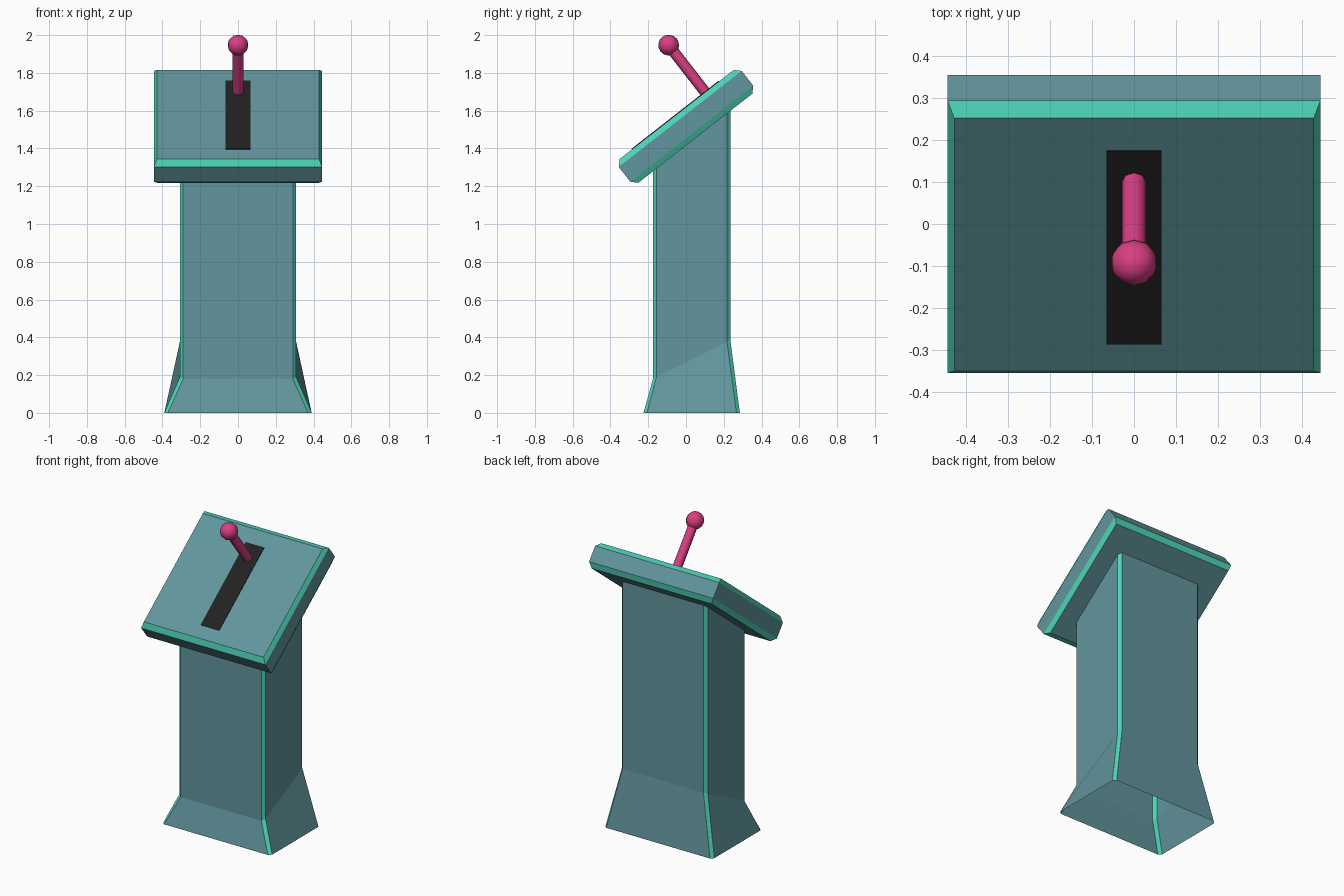
import bpy, bmesh, math
from mathutils import Vector, Matrix

if "Cube" in bpy.data.objects:
    bpy.data.objects.remove(bpy.data.objects["Cube"])


def material(name, rgb):
    m = bpy.data.materials.new(name)
    m.diffuse_color = (*rgb, 1)
    m.use_nodes = True
    m.node_tree.nodes["Principled BSDF"].inputs["Base Color"].default_value = m.diffuse_color
    return m


BODY = material("grey teal", (0.122, 0.305, 0.342))
TRIM = material("bright teal", (0.075, 0.66, 0.48))
BLACK = material("black", (0.016, 0.016, 0.016))
PINK = material("pink", (0.70, 0.048, 0.23))

TILT = math.radians(38)
HEAD = Matrix.Translation((0, 0, 1.517)) @ Matrix.Rotation(TILT, 4, 'X')
THICK = 0.16


def loft(name, rings, mats, is_trim, caps=False):
    """Skin a stack of rings; is_trim(level, side) picks the trim colour."""
    bm = bmesh.new()
    loops = [[bm.verts.new(p) for p in r] for r in rings]
    n = len(loops[0])
    for k in range(len(loops) - 1):
        for i in range(n):
            j = (i + 1) % n
            f = bm.faces.new((loops[k][i], loops[k][j], loops[k + 1][j], loops[k + 1][i]))
            f.material_index = int(is_trim(k, i))
    if caps:
        bm.faces.new(loops[0][::-1])
        bm.faces.new(loops[-1])
    me = bpy.data.meshes.new(name)
    bm.to_mesh(me)
    bm.free()
    for m in mats:
        me.materials.append(m)
    ob = bpy.data.objects.new(name, me)
    bpy.context.collection.objects.link(ob)
    return ob


def rect(hx, y0, y1, z):
    return [(-hx, y0, z), (hx, y0, z), (hx, y1, z), (-hx, y1, z)]


def chamfered(hx, y0, y1, c, height):
    """Rectangle with cut corners; height(y) gives a sloping ring."""
    pts = [(-hx + c, y0), (hx - c, y0), (hx, y0 + c), (hx, y1 - c),
           (hx - c, y1), (-hx + c, y1), (-hx, y1 - c), (-hx, y0 + c)]
    return [(x, y, height(y)) for x, y in pts]


# Post with flared foot, open underneath, corner chamfers in trim colour
def under_head(y):
    u = (y - THICK / 2 * math.sin(TILT)) / math.cos(TILT)
    return 1.517 + u * math.sin(TILT) - THICK / 2 * math.cos(TILT) + 0.02


loft("post", [
    chamfered(0.39, -0.225, 0.285, 0.018, lambda y: 0),
    chamfered(0.308, -0.175, 0.235, 0.018, lambda y: 0.18 + 0.5 * (y + 0.175)),
    chamfered(0.308, -0.175, 0.235, 0.018, under_head),
], (BODY, TRIM), lambda k, i: i % 2 == 1)

# Tilted console head with bevelled rims
t, hx, hy, w = THICK / 2, 0.445, 0.413, 0.03
head = loft("console_head", [
    rect(hx - 0.016, -hy + w, hy - w, -t),
    rect(hx, -hy, hy, -t + w),
    rect(hx, -hy, hy, t - w),
    rect(hx - 0.016, -hy + w, hy - w, t),
], (BODY, TRIM), lambda k, i: k != 1, caps=True)
head.matrix_world = HEAD

# Lever slot plate
slot = loft("lever_slot", [rect(0.066, -0.30, 0.285, t - 0.002),
                           rect(0.066, -0.30, 0.285, t + 0.004)],
            (BLACK,), lambda k, i: False, caps=True)
slot.matrix_world = HEAD

# Lever stick and knob
foot, tip = Vector((0, 0.125, 1.668)), Vector((0, -0.092, 1.947))
axis = tip - foot
turn = axis.to_track_quat('Z', 'Y').to_euler()
bpy.ops.mesh.primitive_cylinder_add(vertices=8, radius=0.029, depth=axis.length,
                                    location=(foot + tip) / 2, rotation=turn)
stick = bpy.context.object
stick.name = "lever_stick"
bpy.ops.mesh.primitive_uv_sphere_add(segments=10, ring_count=8, radius=0.055,
                                     location=tip, rotation=turn)
knob = bpy.context.object
knob.name = "lever_knob"
for ob in (stick, knob):
    ob.data.materials.append(PINK)
    bpy.ops.object.select_all(action='DESELECT')
    ob.select_set(True)
    bpy.context.view_layer.objects.active = ob
    bpy.ops.object.shade_smooth_by_angle(angle=math.radians(60))
